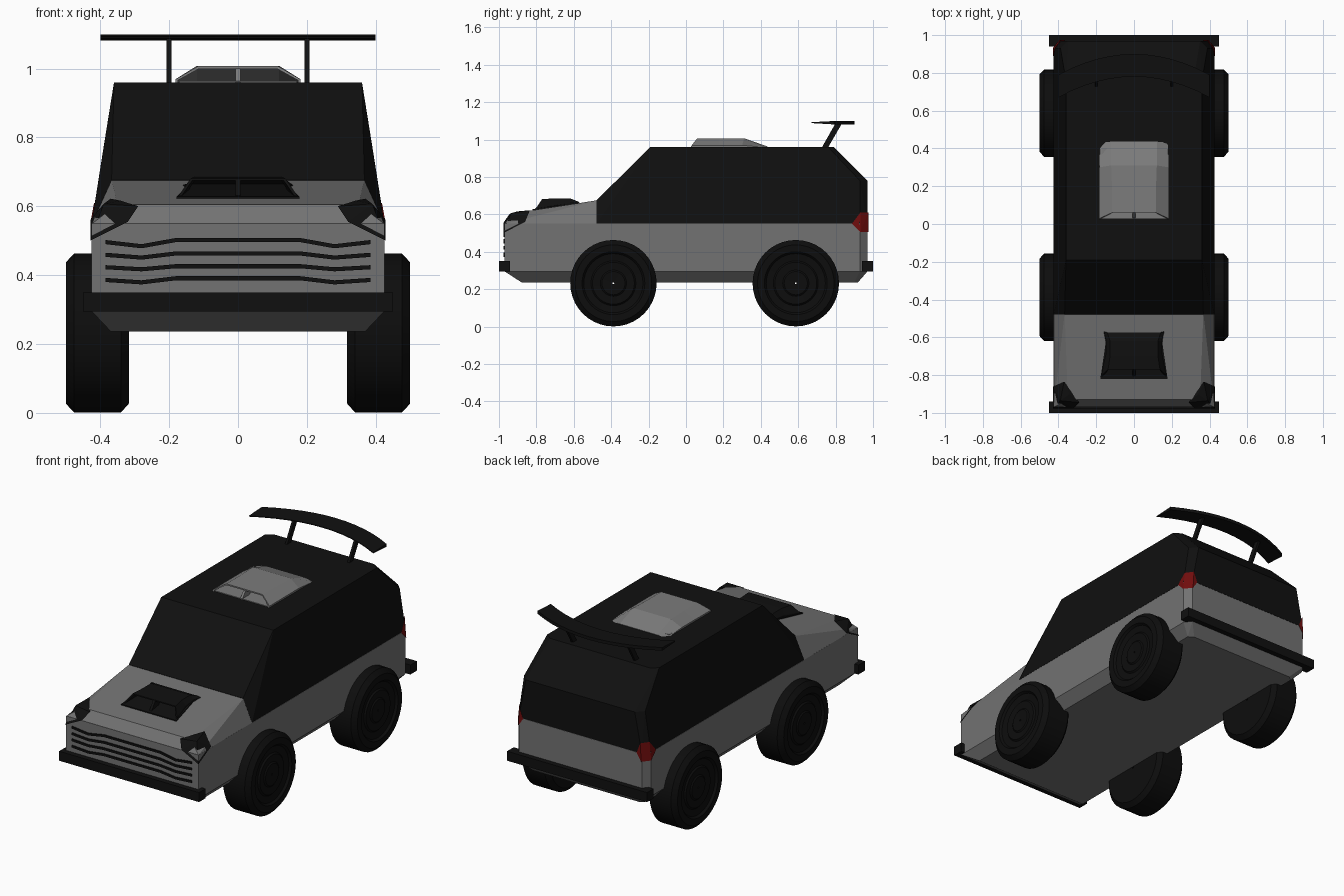
import bpy, bmesh, math

if "Cube" in bpy.data.objects:
    bpy.data.objects.remove(bpy.data.objects["Cube"])


def material(name, rgb):
    m = bpy.data.materials.new(name)
    m.diffuse_color = (*rgb, 1)
    m.use_nodes = True
    m.node_tree.nodes["Principled BSDF"].inputs["Base Color"].default_value = m.diffuse_color
    return m


GREY = material("body grey", (0.17, 0.17, 0.17))
LIGHT = material("scoop grey", (0.20, 0.20, 0.20))
BLACK = material("black", (0.005, 0.005, 0.005))
RUBBER = material("tyre black", (0.004, 0.004, 0.004))
RED = material("tail red", (0.16, 0.004, 0.004))


def finish(name, bm, mat):
    bmesh.ops.recalc_face_normals(bm, faces=bm.faces)
    me = bpy.data.meshes.new(name)
    bm.to_mesh(me)
    bm.free()
    me.materials.append(mat)
    ob = bpy.data.objects.new(name, me)
    bpy.context.collection.objects.link(ob)
    return ob


def hull(name, pts, mat, mirror=True):
    """Convex solid around the points, mirrored in x when asked."""
    bm = bmesh.new()
    for x, y, z in pts:
        bm.verts.new((x, y, z))
        if mirror:
            bm.verts.new((-x, y, z))
    out = bmesh.ops.convex_hull(bm, input=bm.verts)
    junk = {v for v in out["geom_interior"] + out["geom_unused"]
            if isinstance(v, bmesh.types.BMVert)}
    bmesh.ops.delete(bm, geom=list(junk), context='VERTS')
    bmesh.ops.dissolve_limit(bm, angle_limit=0.01, verts=bm.verts, edges=bm.edges)
    return finish(name, bm, mat)


def loft(name, rows, mat, closed=False, loop=False, caps=False):
    """Skin neighbouring rows of points; closed joins each row, loop joins last row to first."""
    bm = bmesh.new()
    vs = [[bm.verts.new(p) for p in r] for r in rows]
    n = len(rows[0])
    for i in range(len(vs) if loop else len(vs) - 1):
        a, b = vs[i], vs[(i + 1) % len(vs)]
        for j in range(n if closed else n - 1):
            k = (j + 1) % n
            bm.faces.new((a[j], a[k], b[k], b[j]))
    if caps:
        bm.faces.new(vs[0])
        bm.faces.new(vs[-1])
    return finish(name, bm, mat)


def thicken(ob, t):
    m = ob.modifiers.new("thickness", 'SOLIDIFY')
    m.thickness = t
    m.offset = 0


# Lower body with chamfered sill and rear corners
hull("lower_body", [
    (.37, -.88, .237), (.37, .90, .237), (.34, .92, .237),
    (.425, -.97, .295), (.425, .93, .295), (.395, .97, .295),
    (.425, -.97, .55), (.425, .93, .55), (.395, .97, .55)], GREY)

# Hood
hull("hood", [
    (.425, -.97, .549), (.425, -.47, .549),
    (.35, -.93, .605), (.367, -.47, .676)], GREY)

# Blacked-out cabin
hull("cabin", [
    (.425, -.478, .551), (.367, -.478, .676), (.36, -.19, .96),
    (.36, .76, .96), (.32, .79, .96), (.389, .93, .78), (.35, .97, .78),
    (.425, .93, .551), (.395, .97, .551)], BLACK)

# Bumpers
for name, y0, y1 in (("front_bumper", -1, -.94), ("rear_bumper", .94, 1)):
    hull(name, [(.45, y, z) for y in (y0, y1) for z in (.295, .35)], BLACK)

# Corner lamps
for side, s in (("right", 1), ("left", -1)):
    hull(side + "_headlight", [(s * x, y, z) for x, y, z in (
        (.29, -.945, .60), (.32, -.976, .555), (.429, -.976, .50),
        (.429, -.86, .56), (.37, -.835, .622), (.34, -.90, .616),
        (.39, -.935, .607))], BLACK, False)
    hull(side + "_tail_light", [(s * x, y, z) for x, y, z in (
        (.429, .887, .55), (.429, .932, .505), (.395, .975, .505),
        (.365, .975, .55), (.418, .932, .61), (.388, .975, .61))], RED, False)

# Bent grille bars
for i, (end, dip, mid) in enumerate(((.496, .484, .502), (.459, .451, .463),
                                     (.423, .417, .426), (.386, .379, .391))):
    path = [(-.385, end), (-.28, dip), (-.18, mid), (.18, mid), (.28, dip), (.385, end)]
    thicken(loft(f"grille_bar_{i + 1}",
                 [[(x, -.973, z + d) for x, z in path] for d in (-.006, .006)], BLACK), .008)


# Air scoops: bent shell, open to the front, split by a strut
def scoop(name, stations, mat, strut):
    rows = [[(-wb, yb, zb), (-wm, ym, zm), (-wt, yt, zt), (wt, yt, zt), (wm, ym, zm), (wb, yb, zb)]
            for (wb, yb, zb), (wm, ym, zm), (wt, yt, zt) in stations]
    thicken(loft(name, rows, mat), .008)
    hull(name + "_strut", [(.007, y, z) for y, z in strut], mat)


scoop("roof_scoop", [
    ((.178, .022, .955), (.178, .03, .967), (.115, .06, 1.003)),
    ((.178, .18, .955), (.178, .18, .967), (.115, .18, 1.003)),
    ((.178, .30, .955), (.178, .30, .967), (.12, .31, 1.003)),
    ((.178, .43, .95), (.178, .43, .955), (.12, .435, .959))],
    LIGHT, [(.025, .955), (.09, .955), (.06, 1.0), (.12, 1.0)])
hull("roof_scoop_floor", [(.172, y, z) for y in (.03, .40) for z in (.955, .964)], LIGHT)
scoop("hood_scoop", [
    ((.178, -.82, .615), (.165, -.80, .635), (.135, -.77, .678)),
    ((.148, -.69, .635), (.143, -.69, .655), (.125, -.70, .682)),
    ((.148, -.62, .645), (.143, -.62, .66), (.125, -.62, .682)),
    ((.156, -.57, .655), (.156, -.57, .66), (.14, -.575, .664))],
    BLACK, [(-.815, .615), (-.74, .63), (-.77, .676), (-.72, .68)])
hull("hood_scoop_floor", [(.178, -.82, .62), (.178, -.82, .628), (.143, -.69, .64),
                          (.143, -.69, .649), (.143, -.58, .655), (.143, -.58, .665)], BLACK)

# Rear wing, swept forward at the tips, on two raked struts
rows = []
for i in range(13):
    x = -.4 + .8 * i / 12
    d = -.11 * (x / .4) ** 2
    rows.append([(x, .78 + d, 1.088), (x, .90 + d, 1.081),
                 (x, .90 + d, 1.099), (x, .78 + d, 1.093)])
loft("rear_wing", rows, BLACK, closed=True, caps=True)
for side, s in (("right", 1), ("left", -1)):
    hull(side + "_wing_strut", [(s * .2 + dx, y, z) for dx in (-.007, .007)
         for y, z in ((.722, .95), (.755, .95), (.80, 1.088), (.835, 1.088))], BLACK, False)

# Wheels: lathed tyre with stepped rim
PROFILE = [(.317, .005), (.317, .205), (.34, .231), (.476, .231), (.5, .205), (.5, .168),
           (.488, .158), (.482, .12), (.49, .112), (.486, .07), (.492, .062), (.49, .005)]
for end, yc in (("front", -.388), ("rear", .587)):
    for side, s in (("right", 1), ("left", -1)):
        rows = []
        for i in range(40):
            a = math.tau * i / 40
            rows.append([(s * x, yc + r * math.cos(a), .235 - .003 + r * math.sin(a))
                         for x, r in PROFILE])
        w = loft(f"{end}_{side}_wheel", rows, RUBBER, closed=True, loop=True)
        bpy.context.view_layer.objects.active = w
        w.select_set(True)
        bpy.ops.object.shade_smooth_by_angle(angle=math.radians(25))
        w.select_set(False)
